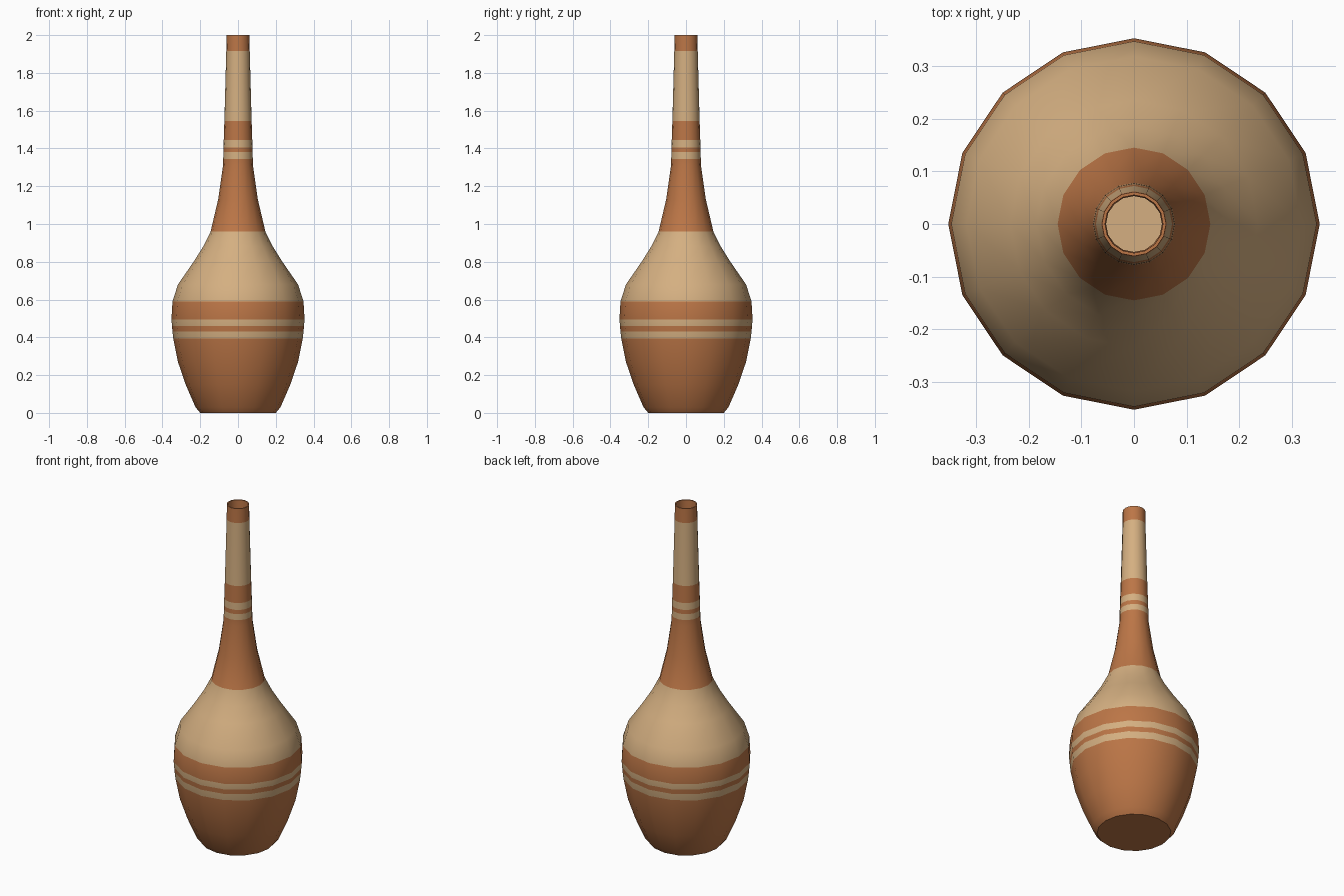
import bpy, bmesh, math

if "Cube" in bpy.data.objects:
    bpy.data.objects.remove(bpy.data.objects["Cube"])

SIDES = 16


def material(name, rgb):
    m = bpy.data.materials.new(name)
    m.diffuse_color = (*rgb, 1)
    m.use_nodes = True
    m.node_tree.nodes["Principled BSDF"].inputs["Base Color"].default_value = m.diffuse_color
    return m


# Outer silhouette as (radius, height)
outer = [(0.2, 0), (0.225, 0.03), (0.277, 0.15), (0.318, 0.27), (0.344, 0.4),
         (0.353, 0.5), (0.346, 0.6), (0.318, 0.68), (0.235, 0.8), (0.185, 0.88),
         (0.145, 0.96), (0.105, 1.13), (0.079, 1.31), (0.077, 1.4),
         (0.072, 1.55), (0.062, 1.92), (0.061, 2.0)]
# Bore of the neck, from the lip down
inner = [(0.055, 2.0), (0.053, 1.915), (0.053, 1.55)]
# Heights where the glaze changes colour, starting with terracotta
bands = [0.393, 0.432, 0.46, 0.495, 0.59, 0.96, 1.345, 1.38, 1.405, 1.445, 1.545, 1.915]


def radius_at(z):
    for (r0, z0), (r1, z1) in zip(outer, outer[1:]):
        if z0 <= z <= z1:
            return r0 + (r1 - r0) * (z - z0) / (z1 - z0)


# Add a ring of vertices at every colour change, dropping near-duplicate rings
wall = [p for p in outer if all(abs(p[1] - b) > 0.012 for b in bands)]
wall = sorted(wall + [(radius_at(b), b) for b in bands], key=lambda p: p[1])
profile = wall + inner

# Lathe the profile
bm = bmesh.new()
rings = []
for r, z in profile:
    rings.append([bm.verts.new((r * math.cos(2 * math.pi * i / SIDES),
                                r * math.sin(2 * math.pi * i / SIDES), z))
                  for i in range(SIDES)])
for a, b in zip(rings, rings[1:]):
    for i in range(SIDES):
        j = (i + 1) % SIDES
        bm.faces.new((a[i], a[j], b[j], b[i]))
bm.faces.new(rings[0][::-1])   # base
bm.faces.new(rings[-1])        # floor of the bore

# Stripe colours by height
for f in bm.faces:
    zs = [v.co.z for v in f.verts]
    z = (min(zs) + max(zs)) / 2
    f.material_index = sum(z > b for b in bands) % 2
bm.faces.ensure_lookup_table()
bm.faces[-1].material_index = 1

mesh = bpy.data.meshes.new("vase")
bm.to_mesh(mesh)
bm.free()
mesh.materials.append(material("terracotta", (0.50, 0.18, 0.062)))
mesh.materials.append(material("cream", (0.66, 0.43, 0.22)))
vase = bpy.data.objects.new("vase", mesh)
bpy.context.collection.objects.link(vase)

# Smooth body with crisp lip and base
bpy.context.view_layer.objects.active = vase
vase.select_set(True)
bpy.ops.object.shade_smooth_by_angle(angle=math.radians(45))
